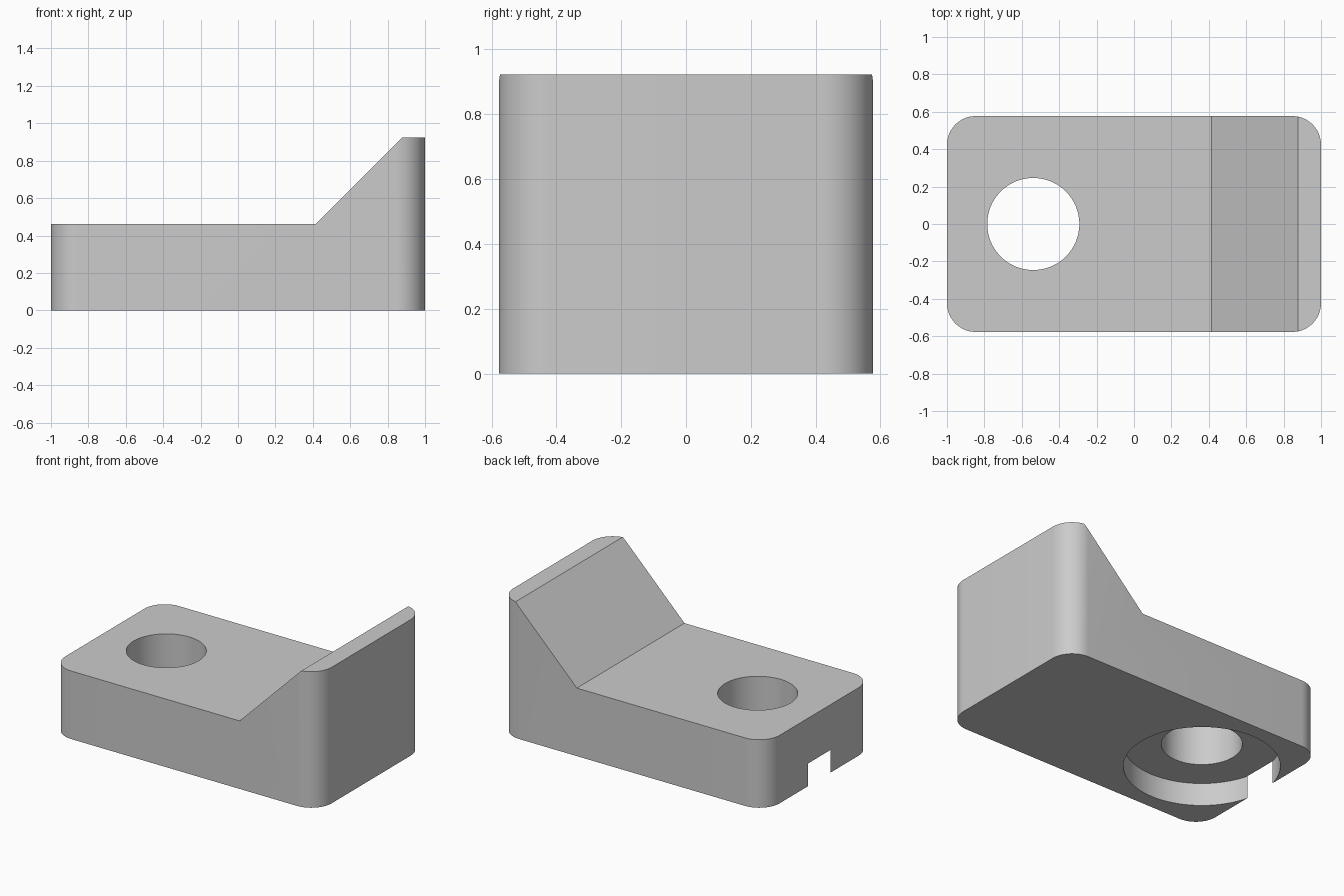
import bpy
import bmesh
from math import cos, sin, pi, radians
from mathutils import Vector

if "Cube" in bpy.data.objects:
    bpy.data.objects.remove(bpy.data.objects["Cube"], do_unlink=True)

U = 1 / 13                                   # drawing unit
HALF_L, HALF_W = 13 * U, 7.5 * U
BASE_H, FULL_H = 6 * U, 12 * U
CORNER = 2 * U
HOLE_X = -7 * U

grey = bpy.data.materials.new("light_grey")
grey.use_nodes = True
grey.diffuse_color = (0.6, 0.6, 0.6, 1)
grey.node_tree.nodes["Principled BSDF"].inputs["Base Color"].default_value = (0.6, 0.6, 0.6, 1)


def prism(name, points, direction):
    """Extrude a flat outline into a solid."""
    bm = bmesh.new()
    face = bm.faces.new([bm.verts.new(p) for p in points])
    result = bmesh.ops.extrude_face_region(bm, geom=[face])
    moved = [v for v in result["geom"] if isinstance(v, bmesh.types.BMVert)]
    bmesh.ops.translate(bm, verts=moved, vec=Vector(direction))
    bmesh.ops.recalc_face_normals(bm, faces=bm.faces)
    mesh = bpy.data.meshes.new(name)
    bm.to_mesh(mesh)
    bm.free()
    mesh.materials.append(grey)
    obj = bpy.data.objects.new(name, mesh)
    bpy.context.collection.objects.link(obj)
    return obj


def arc(cx, cy, z, r, start, sweep, steps):
    return [(cx + r * cos(start + sweep * i / steps),
             cy + r * sin(start + sweep * i / steps), z) for i in range(steps + 1)]


def cylinder(name, r, z, height):
    return prism(name, arc(HOLE_X, 0, z, r, 0, 2 * pi, 96)[:-1], (0, 0, height))


# Rounded rectangular block
outline = []
for i, (sx, sy) in enumerate([(1, 1), (-1, 1), (-1, -1), (1, -1)]):
    outline += arc(sx * (HALF_L - CORNER), sy * (HALF_W - CORNER), 0,
                   CORNER, i * pi / 2, pi / 2, 16)
block = prism("wedge_block", outline, (0, 0, FULL_H))

# Space above the low deck and the 45 degree ramp
ramp_x = 5.4 * U
top_x = ramp_x + FULL_H - BASE_H
over = 0.2
side = [(-HALF_L - over, BASE_H), (ramp_x, BASE_H),
        (top_x + over, FULL_H + over), (-HALF_L - over, FULL_H + over)]
deck_cut = prism("deck_cutter", [(x, -1, z) for x, z in side], (0, 2, 0))

# Through hole and the wider recess that breaks out of the end wall
hole_cut = cylinder("hole_cutter", 3.2 * U, -over, 1)
recess_cut = cylinder("recess_cutter", 6.2 * U, -over, over + 2 * U)

bpy.context.view_layer.objects.active = block
for cutter in (deck_cut, recess_cut, hole_cut):
    cutter.hide_render = True
    mod = block.modifiers.new("cut", "BOOLEAN")
    mod.operation = "DIFFERENCE"
    mod.solver = "EXACT"
    mod.object = cutter
    bpy.ops.object.modifier_apply(modifier=mod.name)
    bpy.data.objects.remove(cutter, do_unlink=True)

# Smooth corners and bores, crisp edges
bpy.ops.object.select_all(action="DESELECT")
block.select_set(True)
bpy.ops.object.shade_smooth_by_angle(angle=radians(25))
